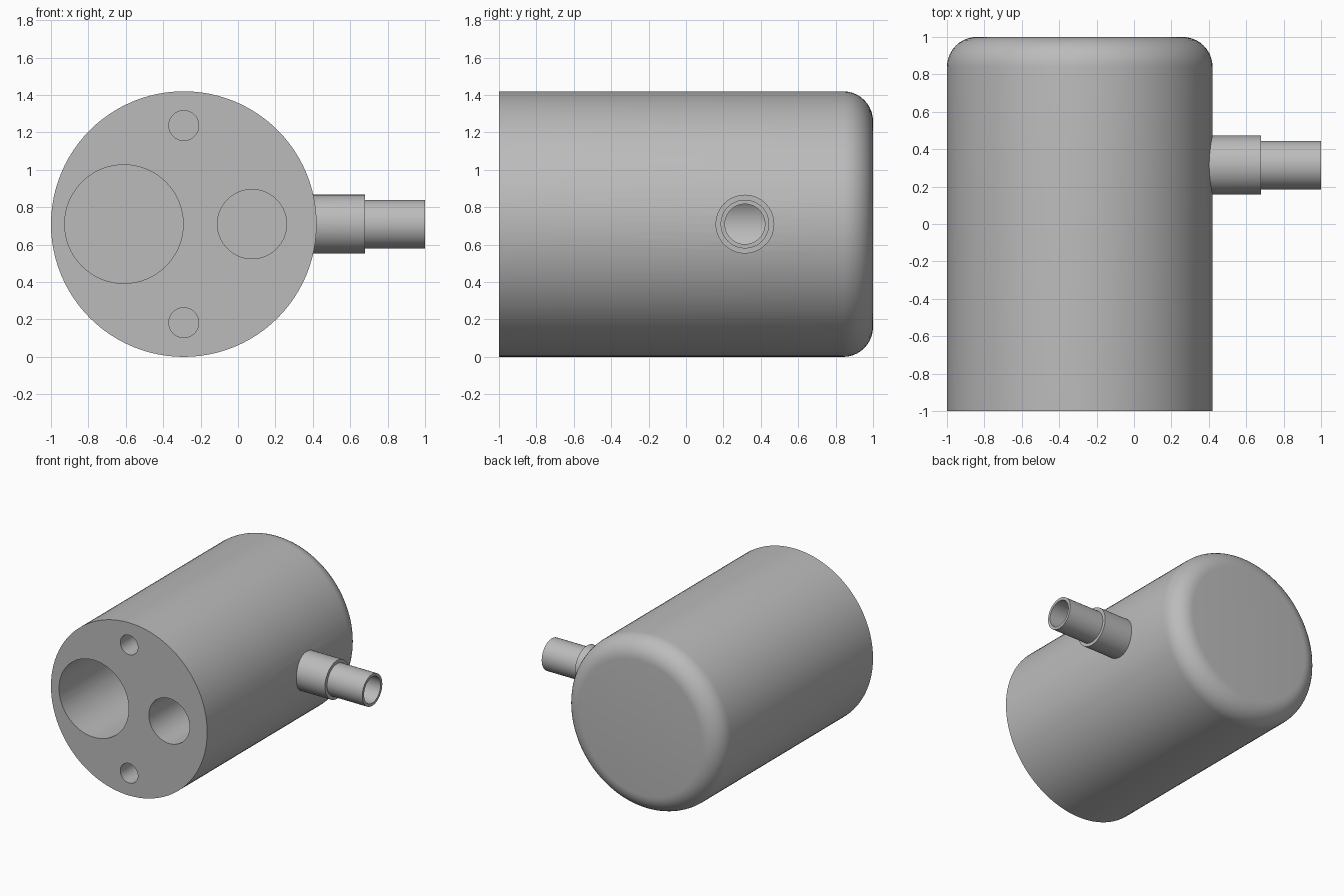
import bpy
import bmesh
from math import pi, sin, cos, radians
from mathutils import Matrix, Vector

cube = bpy.data.objects.get("Cube")
if cube:
    bpy.data.objects.remove(cube, do_unlink=True)

grey = bpy.data.materials.new("plain grey")
grey.use_nodes = True
colour = (0.5, 0.5, 0.5, 1)
grey.diffuse_color = colour
grey.node_tree.nodes["Principled BSDF"].inputs["Base Color"].default_value = colour

ALONG_Y = Matrix.Rotation(-pi / 2, 4, "X")
ALONG_X = Matrix.Rotation(pi / 2, 4, "Y")


def lathe(name, profile, origin, turn, sides=96):
    """Closed solid from (radius, distance) points, turned about its axis."""
    bm = bmesh.new()
    rings = []
    for r, d in profile:
        rings.append([bm.verts.new((r * cos(2 * pi * i / sides),
                                    r * sin(2 * pi * i / sides), d))
                      for i in range(sides)])
    for low, high in zip(rings, rings[1:]):
        for i in range(sides):
            j = (i + 1) % sides
            bm.faces.new((low[i], low[j], high[j], high[i]))
    bm.faces.new(rings[0][::-1])
    bm.faces.new(rings[-1])
    bm.transform(Matrix.Translation(Vector(origin)) @ turn)
    bmesh.ops.recalc_face_normals(bm, faces=bm.faces[:])
    mesh = bpy.data.meshes.new(name)
    bm.to_mesh(mesh)
    bm.free()
    mesh.materials.append(grey)
    obj = bpy.data.objects.new(name, mesh)
    bpy.context.collection.objects.link(obj)
    return obj


def combine(target, tool, operation):
    """Apply a boolean to target and remove the tool."""
    bpy.context.view_layer.objects.active = target
    mod = target.modifiers.new("combine", "BOOLEAN")
    mod.operation = operation
    mod.solver = "EXACT"
    mod.object = tool
    bpy.ops.object.modifier_apply(modifier=mod.name)
    bpy.data.objects.remove(tool, do_unlink=True)


CX, CZ, R, FILLET = -0.29, 0.71, 0.71, 0.16

# Main cylinder with a rounded back rim
rim = [(R - FILLET + FILLET * cos(a), 2 - FILLET + FILLET * sin(a))
       for a in (radians(9 * k) for k in range(11))]
body = lathe("cylinder_body", [(R, 0)] + rim, (CX, -1, CZ), ALONG_Y)

# Stepped side pipe
pipe = lathe("side_pipe", [(0.157, 0), (0.157, 0.38), (0.13, 0.38), (0.13, 0.7)],
             (0.3, 0.315, CZ), ALONG_X, 64)
combine(body, pipe, "UNION")

# Blind holes in the front face: x, z, radius, depth
for x, z, r, depth in ((-0.61, CZ, 0.317, 1.6), (0.075, CZ, 0.185, 1.6),
                       (CX, CZ + 0.527, 0.08, 0.5), (CX, CZ - 0.527, 0.08, 0.5)):
    drill = lathe("drill", [(r, 0), (r, depth + 0.1)], (x, -1.1, z), ALONG_Y, 64)
    combine(body, drill, "DIFFERENCE")

# Pipe bore opening into the smaller front hole
bore = lathe("bore", [(0.107, 0), (0.107, 1.1)], (0.075, 0.315, CZ), ALONG_X, 64)
combine(body, bore, "DIFFERENCE")

bpy.ops.object.select_all(action="DESELECT")
body.select_set(True)
bpy.context.view_layer.objects.active = body
bpy.ops.object.shade_smooth_by_angle(angle=radians(30))
